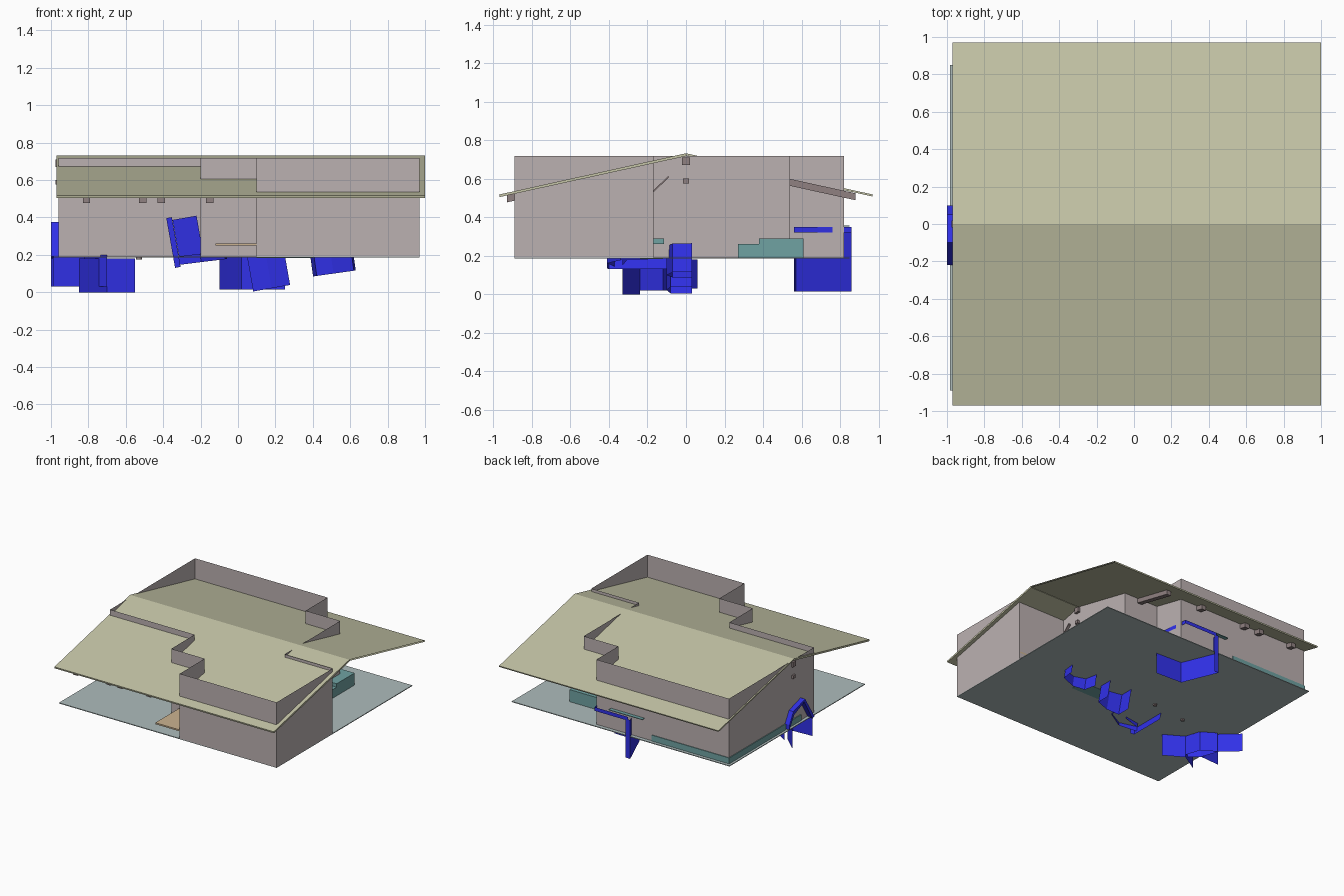
import bpy, bmesh, math
from mathutils import Matrix, Vector

if "Cube" in bpy.data.objects:
    bpy.data.objects.remove(bpy.data.objects["Cube"])


def mat(name, r, g, b):
    m = bpy.data.materials.new(name)
    m.diffuse_color = (r, g, b, 1)
    m.use_nodes = True
    m.node_tree.nodes["Principled BSDF"].inputs["Base Color"].default_value = m.diffuse_color
    return m


WALL = mat("wall_mauve", .50, .44, .44)
ROOF = mat("roof_olive", .55, .55, .38)
FLOOR = mat("floor_slate", .42, .50, .50)
TEAL = mat("teal", .16, .36, .36)
ORANGE = mat("ochre", .60, .45, .28)
BLUE = mat("blue", .03, .03, .80)
BROWN = mat("brown", .28, .22, .22)


def finish(name, bm, material):
    me = bpy.data.meshes.new(name)
    bmesh.ops.recalc_face_normals(bm, faces=bm.faces)
    bm.to_mesh(me)
    bm.free()
    ob = bpy.data.objects.new(name, me)
    bpy.context.collection.objects.link(ob)
    me.materials.append(material)
    return ob


def box(name, lo, hi, material):
    bm = bmesh.new()
    c = [(a + b) / 2 for a, b in zip(lo, hi)]
    s = [b - a for a, b in zip(lo, hi)]
    bmesh.ops.create_cube(bm, size=1, matrix=Matrix.Translation(c) @ Matrix.Diagonal((*s, 1)))
    return finish(name, bm, material)


def ribbon(name, pts, z0, z1, material, closed=False, tilt=0):
    """Vertical sheet standing on a plan outline, optionally leaning about y."""
    bm = bmesh.new()
    rows = [[bm.verts.new((x, y, z)) for x, y in pts] for z in (z0, z1)]
    n = len(pts)
    for i in range(n if closed else n - 1):
        j = (i + 1) % n
        bm.faces.new((rows[0][i], rows[0][j], rows[1][j], rows[1][i]))
    if tilt:
        c = Vector((sum(p[0] for p in pts) / n, 0, (z0 + z1) / 2))
        bmesh.ops.rotate(bm, verts=bm.verts, cent=c, matrix=Matrix.Rotation(math.radians(tilt), 3, 'Y'))
    return finish(name, bm, material)


def prism(name, pts, axis, a, b, material, skip_end=False):
    """Extrude a closed outline: axis 'x' takes (y, z) points, 'z' takes (x, y)."""
    bm = bmesh.new()
    at = (lambda p, t: (t, *p)) if axis == 'x' else (lambda p, t: (*p, t))
    ra = [bm.verts.new(at(p, a)) for p in pts]
    rb = [bm.verts.new(at(p, b)) for p in pts]
    bm.faces.new(ra)
    if not skip_end:
        bm.faces.new(rb)
    n = len(pts)
    for i in range(n):
        j = (i + 1) % n
        bm.faces.new((ra[i], ra[j], rb[j], rb[i]))
    return finish(name, bm, material)


# Stepped outer walls, single sheets
PLAN = [(-.96, -.27), (-.2, -.27), (-.2, -.57), (.1, -.57), (.1, -.89), (.97, -.89),
        (.97, -.17), (.54, -.17), (.54, .54), (.23, .54), (.23, .82), (-.96, .82)]
ribbon("outer_walls", PLAN, .19, .718, WALL, closed=True)

# Floor and raised corner floor
box("floor", (-.985, -.89, .186), (.97, .85, .192), FLOOR)
prism("raised_floor", [(-.27, .825), (-.27, .24), (-.46, 0), (-.966, -.1), (-.966, .825)],
      'z', .192, .24, TEAL)

# Gable roof
prism("front_roof", [(-.97, .518), (-.967, .505), (.003, .718), (0, .732)], 'x', -.97, 1, ROOF)
prism("back_roof", [(.97, .518), (.967, .508), (0, .722), (0, .732)], 'x', -.97, 1, ROOF, skip_end=True)


# Rafters under the roof, poking out at the eaves
def rafter(name, x, y0, y1):
    f = lambda y: .718 - .22 * abs(y)
    prism(name, [(y0, f(y0)), (y1, f(y1)), (y1, f(y1) - .036), (y0, f(y0) - .036)],
          'x', x - .02, x + .02, BROWN)


for i, x in enumerate((-.81, -.51, -.41, -.15)):
    rafter(f"front_rafter_{i}", x, -.93, 0)
for i, x in enumerate((-.81, -.5, -.36, .06, .4)):
    rafter(f"back_rafter_{i}", x, 0, .88)
box("ridge_beam", (-.975, -.02, .67), (.56, .02, .71), BROWN)
box("tie_beam", (-.975, -.015, .575), (.56, .015, .6), BROWN)
prism("brace", [(-.17, .53), (-.17, .54), (-.09, .615), (-.09, .605)], 'x', .53, .56, BROWN)

# Posts
for i, (x, y) in enumerate(((-.23, -.03), (-.53, -.07))):
    bm = bmesh.new()
    bmesh.ops.create_cone(bm, cap_ends=True, segments=12, radius1=.016, radius2=.016, depth=.52,
                          matrix=Matrix.Translation((x, y, .435)))
    finish(f"post_{i}", bm, BROWN)

# Table top and sofas
box("table_top", (-.12, -.889, .249), (.965, -.17, .261), ORANGE)
box("sofa_back", (.3, .38, .19), (.62, .61, .29), TEAL)
box("sofa_seat", (.3, .27, .19), (.62, .38, .262), TEAL)
box("bench", (.1, -.24, .184), (.4, -.12, .262), TEAL)
box("bench_back", (.1, -.17, .262), (.57, -.115, .29), TEAL)
box("shelf", (-.2, .56, .353), (.1, .85, .358), TEAL)

# Blue chairs: folded sheets sinking through the floor
ribbon("corner_chair_front", [(-.55, -.33), (-.7, -.24), (-.85, -.33)], 0, .18, BLUE)
ribbon("corner_chair_side", [(-.7, -.24), (-.74, -.12), (-.85, -.05)], .02, .18, BLUE)
ribbon("left_chair_front", [(-.7, -.3), (-.82, -.2), (-.99, -.21)], .03, .2, BLUE)
ribbon("left_chair_side", [(-.82, -.2), (-.87, -.06), (-1, .06)], .03, .18, BLUE)
prism("left_chair_arm", [(-.22, .19), (-.195, .18), (-.09, .355), (.04, .3), (.1, .2),
                         (.1, .24), (.05, .33), (-.1, .375)], 'x', -1, -.95, BLUE)
ribbon("middle_chair", [(.06, .03), (.06, -.08), (.16, -.1), (.26, -.08), (.26, .03)],
       .02, .25, BLUE, tilt=-10)
ribbon("right_chair", [(.39, .03), (.41, -.07), (.5, -.1), (.61, -.07), (.62, .03)],
       .1, .25, BLUE, tilt=-8)
ribbon("back_chair", [(.25, .56), (.02, .57), (-.1, .86)], .015, .2, BLUE)
ribbon("back_chair_side", [(-.06, .76), (-.1, .86), (-.06, .86)], .015, .33, BLUE)
ribbon("back_chair_rim", [(.25, .56), (.22, .86), (-.08, .86)], .32, .35, BLUE)
ribbon("front_chair_back", [(-.36, -.1), (-.36, -.4), (-.33, -.41)], .13, .4, BLUE, tilt=-10)
ribbon("front_chair_panel", [(-.33, -.33), (-.2, -.31)], .16, .4, BLUE, tilt=-10)
ribbon("front_chair_rim", [(-.34, -.37), (-.2, -.41), (-.07, -.34), (-.06, -.2)],
       .165, .21, BLUE, tilt=-7)
